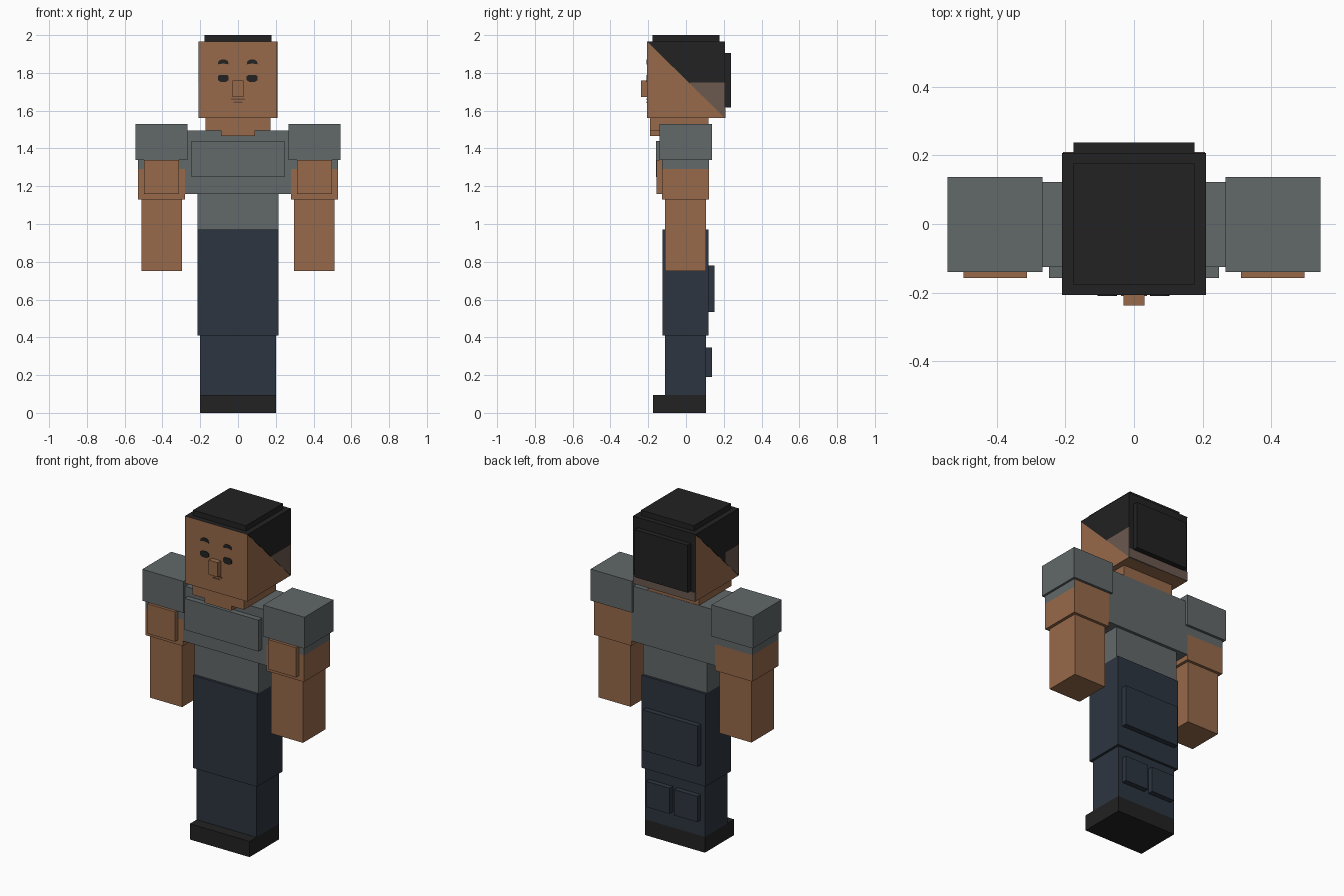
import bpy
import bmesh
from mathutils import Vector

cube = bpy.data.objects.get("Cube")
if cube:
    bpy.data.objects.remove(cube, do_unlink=True)


def material(name, r, g, b):
    m = bpy.data.materials.new(name)
    m.use_nodes = True
    m.diffuse_color = (r, g, b, 1)
    bsdf = m.node_tree.nodes["Principled BSDF"]
    bsdf.inputs["Base Color"].default_value = (r, g, b, 1)
    bsdf.inputs["Roughness"].default_value = 0.9
    return m


SKIN = material("skin", 0.31, 0.144, 0.069)
SHIRT = material("grey shirt", 0.122, 0.138, 0.144)
TROUSERS = material("navy trousers", 0.026, 0.036, 0.051)
BLACK = material("black hair and shoes", 0.016, 0.016, 0.016)
STUBBLE = material("shaved hair", 0.147, 0.098, 0.078)
LIPS = material("lips", 0.15, 0.07, 0.04)


def finish(name, bm, mat):
    bmesh.ops.recalc_face_normals(bm, faces=bm.faces)
    mesh = bpy.data.meshes.new(name)
    bm.to_mesh(mesh)
    bm.free()
    mesh.materials.append(mat)
    obj = bpy.data.objects.new(name, mesh)
    bpy.context.collection.objects.link(obj)
    return obj


def box(name, mat, x, y, z):
    """Box given by its x, y and z ranges."""
    bm = bmesh.new()
    bmesh.ops.create_cube(bm, size=1)
    for v in bm.verts:
        v.co = [(lo + hi) / 2 + c * (hi - lo) for c, (lo, hi) in zip(v.co, (x, y, z))]
    return finish(name, bm, mat)


def plate(name, mat, outline, place, push):
    """Thin plate: 2D outline placed in space, then thickened by push."""
    bm = bmesh.new()
    face = bm.faces.new([bm.verts.new(place(a, b)) for a, b in outline])
    out = bmesh.ops.extrude_face_region(bm, geom=[face])["geom"]
    moved = [g for g in out if isinstance(g, bmesh.types.BMVert)]
    bmesh.ops.translate(bm, verts=moved, vec=Vector(push))
    return finish(name, bm, mat)


# Legs and shoes
box("shoes", BLACK, (-0.2, 0.2), (-0.175, 0.105), (0, 0.095))
box("lower_legs", TROUSERS, (-0.2, 0.2), (-0.11, 0.105), (0.095, 0.41))
box("upper_legs", TROUSERS, (-0.215, 0.215), (-0.125, 0.12), (0.41, 0.97))
box("thigh_back_panel", TROUSERS, (-0.185, 0.185), (0.1, 0.152), (0.535, 0.78))

# Torso
box("waist", SHIRT, (-0.215, 0.215), (-0.11, 0.105), (0.97, 1.16))
box("upper_torso", SHIRT, (-0.28, 0.28), (-0.125, 0.122), (1.16, 1.495))
box("chest_panel", SHIRT, (-0.247, 0.247), (-0.158, -0.12), (1.25, 1.44))

# Arms and calf panels, one per side
for side, s in (("left", 1), ("right", -1)):
    def span(a, b):
        return tuple(sorted((a * s, b * s)))
    box(side + "_calf_panel", TROUSERS, span(0.015, 0.172), (0.09, 0.137), (0.19, 0.345))
    box(side + "_shoulder", SHIRT, span(0.267, 0.543), (-0.14, 0.137), (1.34, 1.53))
    sleeve = box(side + "_sleeve", SHIRT, span(0.28, 0.53), (-0.127, 0.122), (1.29, 1.34))
    box(side + "_upper_arm", SKIN, span(0.28, 0.53), (-0.127, 0.122), (1.13, 1.29))
    box(side + "_arm_panel", SKIN, span(0.312, 0.497), (-0.157, -0.12), (1.16, 1.34))
    box(side + "_forearm", SKIN, span(0.297, 0.512), (-0.11, 0.105), (0.75, 1.13))
    if s > 0:  # bare skin behind the left sleeve
        sleeve.data.materials.append(SKIN)
        for p in sleeve.data.polygons:
            p.material_index = int(p.normal.y > 0.5)

# Neck and head
H, BOTTOM, TOP, HAIRLINE = 0.207, 1.56, 1.967, 1.75
box("neck", SKIN, (-0.172, 0.172), (-0.19, 0.12), (1.495, BOTTOM))
box("throat", SKIN, (-0.09, 0.09), (-0.19, -0.1), (1.467, BOTTOM))
head = box("head", SKIN, (-H, H), (-H, H), (BOTTOM, TOP))
head.data.materials.append(BLACK)
for p in head.data.polygons:
    p.material_index = int(p.normal.z > 0.5 or p.normal.y > 0.5)
box("nose", SKIN, (-0.03, 0.03), (-0.237, -0.2), (1.672, 1.76))

# Hair blocks
box("hair_top", BLACK, (-0.177, 0.177), (-0.177, 0.177), (1.96, 2.0))
box("hair_back", BLACK, (-0.177, 0.177), (0.2, 0.238), (1.618, 1.905))
box("nape", STUBBLE, (-H, H), (H - 0.01, H + 0.003), (BOTTOM, 1.615))

# Diagonal hair on each side of the head, fading to shaved hair below
for side, s in (("left", 1), ("right", -1)):
    def place(y, z):
        return (s * (H - 0.002), s * y, z)
    push = (s * 0.005, 0, 0)
    fade = 0.02 if s > 0 else 0.08
    edge = (TOP + BOTTOM) / 2 - fade * (TOP - BOTTOM) / (2 * H)
    plate(side + "_hair", BLACK,
          [(-H, TOP), (H, TOP), (H, HAIRLINE), (fade, HAIRLINE), (fade, edge)], place, push)
    plate(side + "_shaved_hair", STUBBLE,
          [(fade, HAIRLINE), (H, HAIRLINE), (H, BOTTOM), (fade, edge)], place, push)

# Painted face
BROW = [(-0.029, 1.845), (-0.025, 1.862), (-0.012, 1.87), (0.012, 1.87),
        (0.025, 1.862), (0.029, 1.845), (0, 1.85)]
EYE = [(-0.029, 1.762), (-0.029, 1.782), (-0.018, 1.79), (0.018, 1.79), (0.029, 1.782),
       (0.029, 1.762), (0.014, 1.752), (-0.014, 1.752)]
FRONT = (0, -0.004, 0)
for side, cx in (("left", 0.075), ("right", -0.078)):
    def on_face(x, z):
        return (x + cx, 0.001 - H, z)
    plate(side + "_eyebrow", BLACK, BROW, on_face, FRONT)
    plate(side + "_eye", BLACK, EYE, on_face, FRONT)
for name, w, z in (("upper_lip", 0.038, 1.66), ("lower_lip", 0.025, 1.644)):
    plate(name, LIPS, [(-w, z - 0.004), (w, z - 0.004), (w, z + 0.004), (-w, z + 0.004)],
          lambda x, y: (x, 0.001 - H, y), FRONT)
